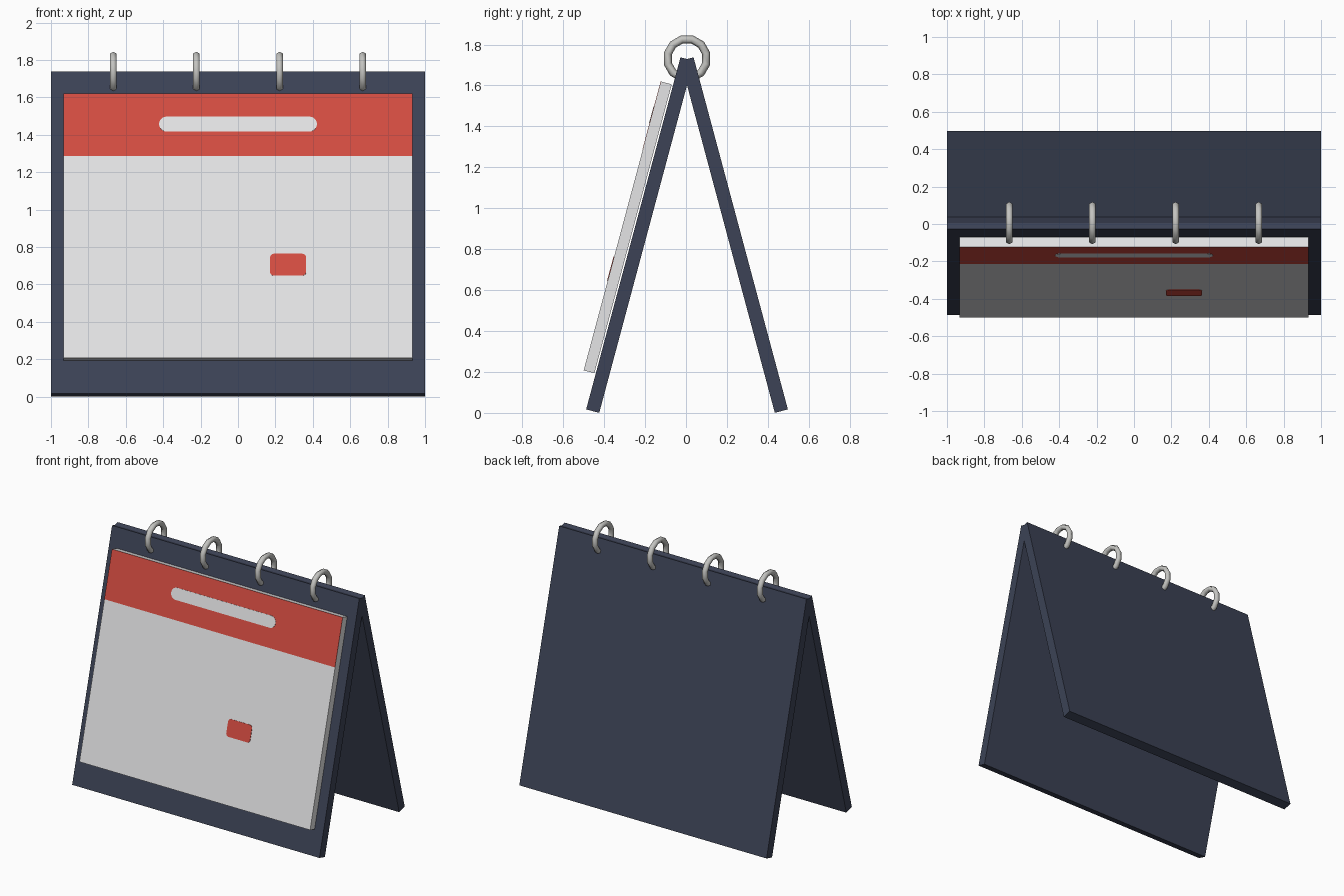
import bpy, bmesh, math
from mathutils import Matrix

if "Cube" in bpy.data.objects:
    bpy.data.objects.remove(bpy.data.objects["Cube"])

LEAN = math.radians(15)
HINGE = (0, 0.005, 1.729)      # centre of the top edge of both boards


def material(name, rgb):
    m = bpy.data.materials.new(name)
    m.diffuse_color = (*rgb, 1)
    m.use_nodes = True
    m.node_tree.nodes["Principled BSDF"].inputs["Base Color"].default_value = m.diffuse_color
    return m


navy = material("navy board", (0.045, 0.055, 0.092))
white = material("paper white", (0.78, 0.78, 0.79))
red = material("calendar red", (0.66, 0.073, 0.053))
silver = material("silver metal", (0.55, 0.55, 0.53))


def rounded_outline(x0, x1, d0, d1, r, steps):
    """Outline in the sloping plane: x across, d down from the hinge."""
    if r == 0:
        return [(x0, -d1), (x1, -d1), (x1, -d0), (x0, -d0)]
    pts = []
    corners = [(x1 - r, -d0 - r), (x0 + r, -d0 - r), (x0 + r, -d1 + r), (x1 - r, -d1 + r)]
    for i, (cx, cz) in enumerate(corners):
        for k in range(steps + 1):
            a = math.pi / 2 * (i + k / steps)
            pts.append((cx + r * math.cos(a), cz + r * math.sin(a)))
    return pts


def slab(name, mat, x0, x1, d0, d1, t0, t1, r=0, steps=5, side=1):
    """Leaning slab, from t0 to t1 outward of the board's middle plane."""
    bm = bmesh.new()
    outline = rounded_outline(x0, x1, d0, d1, r, steps)
    face = bm.faces.new([bm.verts.new((x, -t0, z)) for x, z in outline])
    out = bmesh.ops.extrude_face_region(bm, geom=[face])
    moved = [g for g in out["geom"] if isinstance(g, bmesh.types.BMVert)]
    bmesh.ops.translate(bm, vec=(0, t0 - t1, 0), verts=moved)
    bmesh.ops.remove_doubles(bm, verts=bm.verts, dist=1e-5)
    bm.transform(Matrix.Translation(HINGE) @ Matrix.Rotation(-LEAN * side, 4, 'X'))
    bmesh.ops.recalc_face_normals(bm, faces=bm.faces)
    me = bpy.data.meshes.new(name)
    bm.to_mesh(me)
    bm.free()
    me.materials.append(mat)
    ob = bpy.data.objects.new(name, me)
    bpy.context.collection.objects.link(ob)
    return ob


# Easel stand: two boards meeting at the top
slab("front_board", navy, -1, 1, 0, 1.781, -0.033, 0.033)
slab("back_board", navy, -1, 1, 0, 1.781, -0.033, 0.033, side=-1)

# Page block with its printed header, title bar and marked day
slab("page_block", white, -0.933, 0.933, 0.139, 1.60, 0.040, 0.094)
slab("page_header", red, -0.933, 0.933, 0.139, 0.483, 0.094, 0.096)
slab("title_bar", white, -0.422, 0.422, 0.266, 0.349, 0.094, 0.098, r=0.041, steps=6)
slab("marked_day", red, 0.171, 0.364, 1.025, 1.146, 0.094, 0.097, r=0.02, steps=3)

# Binder rings along the ridge
for i in range(4):
    bpy.ops.mesh.primitive_torus_add(
        major_segments=12, minor_segments=6, major_radius=0.097, minor_radius=0.02,
        location=((i - 1.5) * 0.4445, HINGE[1], 1.731),
        rotation=(math.radians(15), math.pi / 2, 0))
    ring = bpy.context.object
    ring.name = f"binder_ring_{i + 1}"
    ring.data.materials.append(silver)
    # turn the ring's facets so it stands in the y-z plane with a flat on top
    ring.rotation_euler = (0, math.pi / 2, 0)
    ring.data.transform(Matrix.Rotation(math.radians(15), 4, 'Z'))
    bpy.ops.object.shade_smooth()
